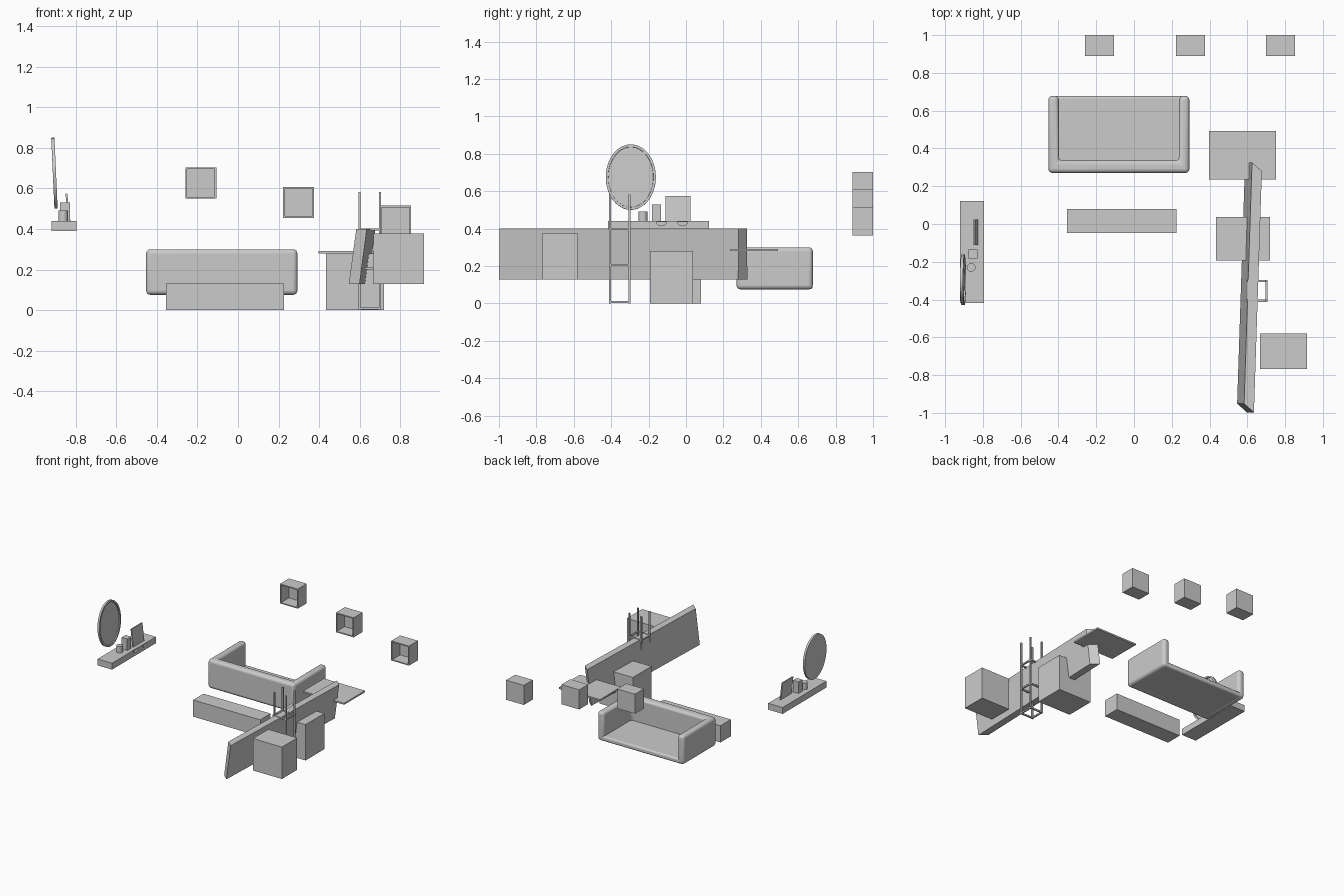
import bpy, bmesh, math
from mathutils import Matrix, Vector

if "Cube" in bpy.data.objects:
    bpy.data.objects.remove(bpy.data.objects["Cube"])


def finish(name, bm):
    bmesh.ops.recalc_face_normals(bm, faces=bm.faces)
    me = bpy.data.meshes.new(name)
    bm.to_mesh(me)
    bm.free()
    ob = bpy.data.objects.new(name, me)
    bpy.context.collection.objects.link(ob)
    return ob


def add_box(bm, x, y, z):
    m = Matrix.Translation([(a + b) / 2 for a, b in (x, y, z)]) @ Matrix.Diagonal(
        [b - a for a, b in (x, y, z)] + [1])
    return bmesh.ops.create_cube(bm, size=1, matrix=m)["verts"]


def box(name, x, y, z):
    bm = bmesh.new()
    add_box(bm, x, y, z)
    return finish(name, bm)


def prism(bm, pts, vec):
    face = bm.faces.new([bm.verts.new(p) for p in pts])
    ext = bmesh.ops.extrude_face_region(bm, geom=[face], use_keep_orig=True)["geom"]
    bmesh.ops.translate(bm, vec=vec, verts=[v for v in ext if isinstance(v, bmesh.types.BMVert)])


def smooth(ob):
    bpy.ops.object.select_all(action='DESELECT')
    ob.select_set(True)
    bpy.context.view_layer.objects.active = ob
    bpy.ops.object.shade_smooth_by_angle(angle=math.radians(40))


# Sofa: rounded U of arms and back, open to +y, with a thin seat
bm = bmesh.new()
plan = [(-.453, .678), (-.453, .27), (.293, .27), (.293, .678),
        (.238, .678), (.238, .335), (-.398, .335), (-.398, .678)]
prism(bm, [(x, y, .075) for x, y in plan], (0, 0, .225))
sofa = finish("sofa_back_and_arms", bm)
bev = sofa.modifiers.new("round", 'BEVEL')
bev.width, bev.segments = .022, 4
smooth(sofa)
seat = box("sofa_seat", (-.43, .27), (.295, .677), (.077, .115))
bev = seat.modifiers.new("round", 'BEVEL')
bev.width, bev.segments = .012, 3
smooth(seat)

# Low bench, cabinets and desk top
box("low_bench", (-.354, .226), (-.048, .08), (.0, .13))
box("floor_cabinet", (.433, .719), (-.193, .037), (.0, .28))
box("raised_cabinet", (.667, .917), (-.768, -.579), (.128, .377))
box("desk_top", (.397, .752), (.235, .493), (.28, .292))

# Wall cubes, open to the front
for i, (x, z) in enumerate([(-.26, .55), (.222, .455), (.70, .362)]):
    bm = bmesh.new()
    add_box(bm, (x, x + .153), (.89, 1), (z, z + .153))
    front = min(bm.faces, key=lambda f: f.calc_center_median().y)
    bmesh.ops.inset_region(bm, faces=[front], thickness=.012)
    ext = bmesh.ops.extrude_face_region(bm, geom=[front])["geom"]
    bmesh.ops.translate(bm, vec=(0, .097, 0), verts=[v for v in ext if isinstance(v, bmesh.types.BMVert)])
    if front.is_valid:
        bm.faces.remove(front)
    finish(f"wall_cube_{i + 1}", bm)

# Long leaning board, sheared along its ends
bm = bmesh.new()
end = [(.546, -.95, .128), (.599, -.999, .128), (.635, -.997, .40), (.583, -.952, .40)]
prism(bm, end, (.042, 1.278, 0))
finish("leaning_board", bm)

# Four-post open rack with three rings of rails
bm = bmesh.new()
X, Y, t = (.593, .706), (-.412, -.297), .011
xs = [(X[0], X[0] + t), (X[1] - t, X[1])]
ys = [(Y[0], Y[0] + t), (Y[1] - t, Y[1])]
for a in xs:
    for b in ys:
        add_box(bm, a, b, (0, .582))
for z in (.002, .2, .392):
    for a in xs:
        add_box(bm, a, (Y[0] + t, Y[1] - t), (z, z + t))
    for b in ys:
        add_box(bm, (X[0] + t, X[1] - t), b, (z, z + t))
finish("open_rack", bm)

# Dressing shelf with half-round finger pulls
shelf = box("dressing_shelf", (-.92, -.795), (-.418, .122), (.39, .44))
bm = bmesh.new()
for y in (-.13, -.018):
    arc = [math.pi * (1 + i / 12) for i in range(13)]
    prism(bm, [(-.807, y + .027 * math.cos(a), .435 + .02 * math.sin(a)) for a in arc], (.03, 0, 0))
cutter = finish("pull_cutter", bm)
cutter.hide_render = True
cutter.hide_viewport = True
cut = shelf.modifiers.new("pulls", 'BOOLEAN')
cut.object, cut.operation, cut.solver = cutter, 'DIFFERENCE', 'EXACT'

# Oval mirror with raised rim, leaning to the wall
bm = bmesh.new()
bmesh.ops.create_cone(bm, cap_ends=True, segments=48, radius1=1, radius2=1, depth=.016,
                      matrix=Matrix.Rotation(math.pi / 2, 4, 'Y'))
bmesh.ops.scale(bm, vec=(1, .134, .175), verts=bm.verts)
glass = max(bm.faces, key=lambda f: f.calc_center_median().x)
bmesh.ops.inset_region(bm, faces=[glass], thickness=.013)
bmesh.ops.inset_region(bm, faces=[glass], thickness=.001)
bmesh.ops.translate(bm, vec=(-.008, 0, 0), verts=glass.verts)
mirror = finish("oval_mirror", bm)
mirror.matrix_world = Matrix.Translation((-.905, -.295, .675)) @ Matrix.Rotation(-.045, 4, 'Y')
smooth(mirror)

# Items on the shelf
bm = bmesh.new()
bmesh.ops.create_cone(bm, cap_ends=True, segments=32, radius1=.023, radius2=.023, depth=.05,
                      matrix=Matrix.Translation((-.862, -.23, .465)))
smooth(finish("round_jar", bm))
box("square_jar", (-.877, -.829), (-.182, -.134), (.44, .53))
bm = bmesh.new()
prism(bm, [(-.836, -.11, .44), (-.826, -.11, .44), (-.842, -.11, .575), (-.851, -.11, .575)], (0, .134, 0))
finish("picture_frame", bm)
